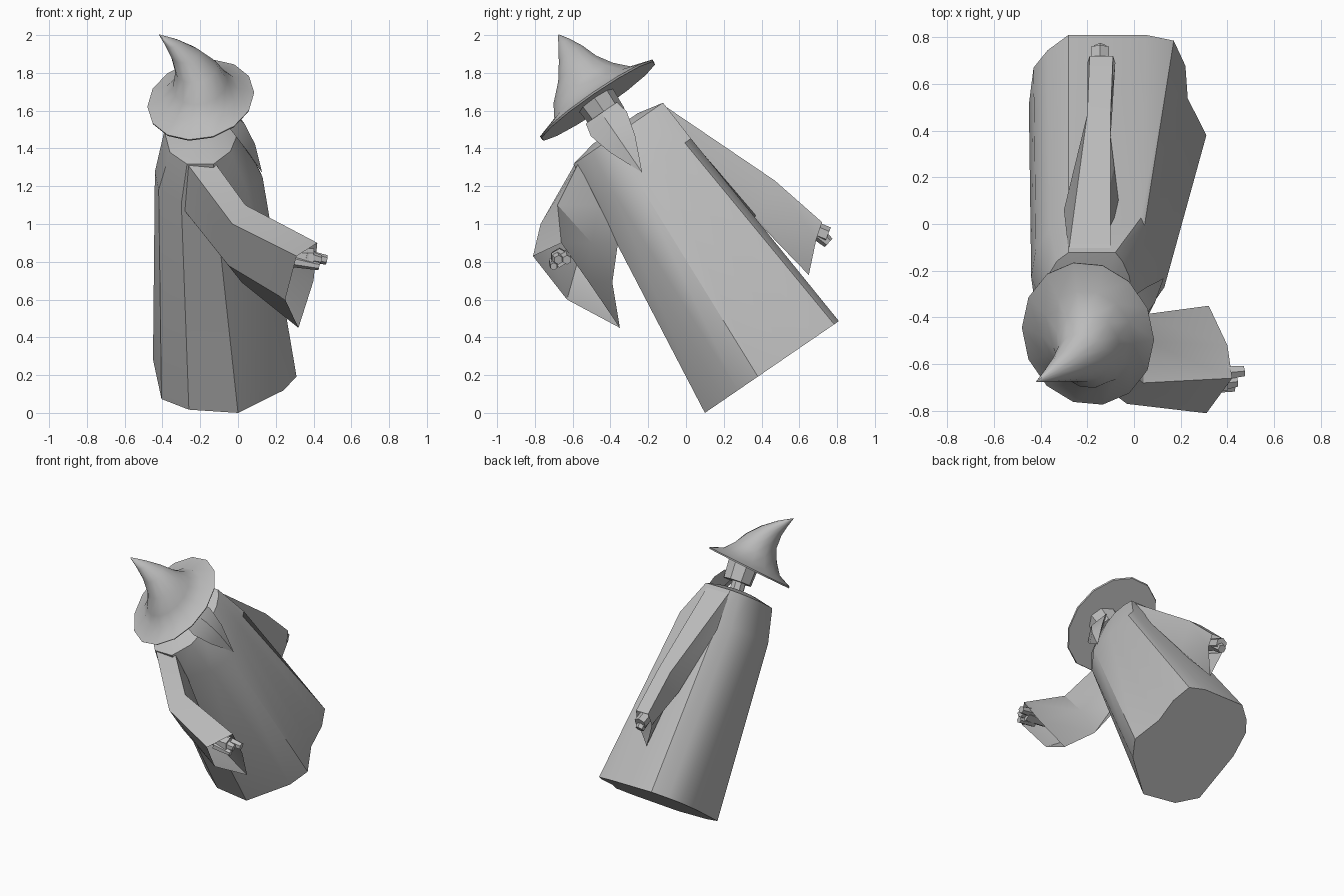
import bpy, bmesh, math
from mathutils import Vector, Matrix

default_cube = bpy.data.objects.get("Cube")
if default_cube:
    bpy.data.objects.remove(default_cube, do_unlink=True)

grey = bpy.data.materials.new("plain grey")
grey.use_nodes = True
grey.diffuse_color = (.5, .5, .5, 1)
grey.node_tree.nodes["Principled BSDF"].inputs["Base Color"].default_value = grey.diffuse_color

# The whole figure leans: body frame has its own across (v) and up (w) axes
ORIGIN = Vector((0, .1, 0))
ACROSS = Vector((0, .825, .565))
UP = Vector((0, -.565, .825))


def lean(x, v, w):
    return ORIGIN + Vector((x, 0, 0)) + ACROSS * v + UP * w


def finish(name, bm, angle):
    bmesh.ops.remove_doubles(bm, verts=bm.verts, dist=.0005)
    bmesh.ops.recalc_face_normals(bm, faces=bm.faces)
    mesh = bpy.data.meshes.new(name)
    bm.to_mesh(mesh)
    bm.free()
    mesh.materials.append(grey)
    obj = bpy.data.objects.new(name, mesh)
    bpy.context.collection.objects.link(obj)
    bpy.ops.object.select_all(action='DESELECT')
    obj.select_set(True)
    bpy.context.view_layer.objects.active = obj
    bpy.ops.object.shade_smooth_by_angle(angle=math.radians(angle))
    return obj


def loft(name, rings, start=True, end=True, angle=30):
    """Skin a list of equally long point rings, with optional end caps."""
    bm = bmesh.new()
    loops = [[bm.verts.new(p) for p in ring] for ring in rings]
    for low, high in zip(loops, loops[1:]):
        for i in range(len(low)):
            j = (i + 1) % len(low)
            bm.faces.new((low[i], low[j], high[j], high[i]))
    if start:
        bm.faces.new(loops[0][::-1])
    if end:
        bm.faces.new(loops[-1])
    return finish(name, bm, angle)


def rod(name, a, b, r1, r2, sides=6):
    """Tapered rod between two points."""
    a, b = Vector(a), Vector(b)
    bm = bmesh.new()
    turn = (b - a).to_track_quat('Z', 'Y').to_matrix().to_4x4()
    bmesh.ops.create_cone(bm, cap_ends=True, segments=sides, radius1=r1, radius2=r2,
                          depth=(b - a).length,
                          matrix=Matrix.Translation((a + b) / 2) @ turn)
    return finish(name, bm, 30)


def oval(w, cx, cv, rx, rv, sides=14, tilt=.16):
    ring = []
    for i in range(sides):
        t = math.tau * i / sides
        x = cx + rx * math.cos(t)
        ring.append(lean(x, cv + rv * math.sin(t), w + tilt * (x + .2)))
    return ring


# Robe: hem, chest and shoulder outlines, closed by a sloping collar
hem = [(0, 0), (.24, .21), (.31, .34), (.23, .53), (.22, .7), (.17, .83), (.05, .86),
       (-.28, .86), (-.37, .78), (-.43, .69), (-.45, .5), (-.405, .13), (-.26, .03)]
chest = [(-.12, .15), (.05, .26), (.13, .4), (.09, .55), (.06, .65), (.045, .72), (.03, .76),
         (-.28, .76), (-.36, .7), (-.42, .6), (-.44, .45), (-.42, .28), (-.3, .15)]
shoulder = [(-.13, .17), (-.04, .29), (-.01, .42), (-.01, .53), (-.02, .62), (-.05, .7),
            (-.08, .745), (-.28, .745), (-.33, .7), (-.37, .62), (-.39, .48),
            (-.36, .28), (-.27, .17)]
collar = [(-.17 + (x + .17) * .5, .46 + (v - .46) * .5) for x, v in shoulder]
outlines = [(hem, 0), (chest, 1.24), (shoulder, 1.48), (collar, 1.51)]
loft("robe", [[lean(x, v, w) for x, v in ring] for ring, w in outlines])

# Raised sleeve: shoulder, elbow and open cuff
loft("raised_sleeve", [
    [(-.12, -.57, 1.32), (-.27, -.587, 1.32), (-.29, -.45, 1.08), (-.1, -.36, .9), (-.09, -.46, 1.1)],
    [(.04, -.68, 1.1), (-.03, -.77, 1), (-.05, -.58, .78), (.02, -.39, .69), (.05, -.5, .9)],
    [(.42, -.66, .9), (.31, -.81, .83), (.25, -.63, .6), (.32, -.35, .45), (.4, -.52, .7)],
], end=False)

# Lowered sleeve, resting against the robe
loft("lowered_sleeve", [
    [(-.28, -.12, 1.63), (-.1, -.12, 1.63), (-.06, .05, 1.42), (-.17, .05, 1.38), (-.3, .06, 1.42)],
    [(-.2, .47, 1.23), (-.1, .47, 1.23), (-.1, .37, 1.045), (-.14, .36, 1.03), (-.2, .37, 1.045)],
    [(-.19, .72, 1.01), (-.09, .72, 1.01), (-.08, .69, .92), (-.13, .65, .73), (-.2, .69, .92)],
], end=False)

# Hands
rod("raised_palm", (.22, -.67, .83), (.4, -.67, .82), .045, .05)
for i in range(2):
    y = -.64 - .045 * i
    rod("raised_finger", (.36, y, .83), (.47 - .03 * i, y + .01, .81), .035, .025)
rod("raised_thumb", (.3, -.7, .8), (.43, -.7, .775), .03, .02)
rod("lowered_palm", (-.145, .58, 1.01), (-.145, .75, .94), .045, .045)
rod("lowered_fingers", (-.145, .7, .95), (-.145, .755, .9), .04, .03)

# Neck and head
rod("neck", lean(-.16, .46, 1.45), lean(-.15, .46, 1.62), .05, .05, 8)
rod("head", lean(-.14, .46, 1.57), lean(-.14, .46, 1.72), .1, .11, 8)

# Beard: a flattened wedge tapering to a point
beard = []
for w, front, back, half in [(1.62, -.03, -.1, .1), (1.55, .035, -.06, .115),
                             (1.42, .09, .02, .08), (1.24, .127, .125, .001)]:
    mid = (front + back) / 2
    beard.append([lean(front, .445, w), lean(mid, .445 + half, w),
                  lean(back, .445, w), lean(mid, .445 - half, w)])
loft("beard", beard)

# Hat: wide brim sweeping into a bent point
loft("hat", [oval(*step) for step in [
    (1.68, -.197, .467, .28, .365), (1.69, -.197, .467, .283, .37),
    (1.73, -.2, .467, .2, .25), (1.8, -.2, .455, .145, .195), (1.885, -.22, .472, .112, .125),
    (1.98, -.28, .488, .075, .078), (2.06, -.348, .492, .04, .038),
    (2.125, -.417, .492, .002, .002),
]], angle=50)
